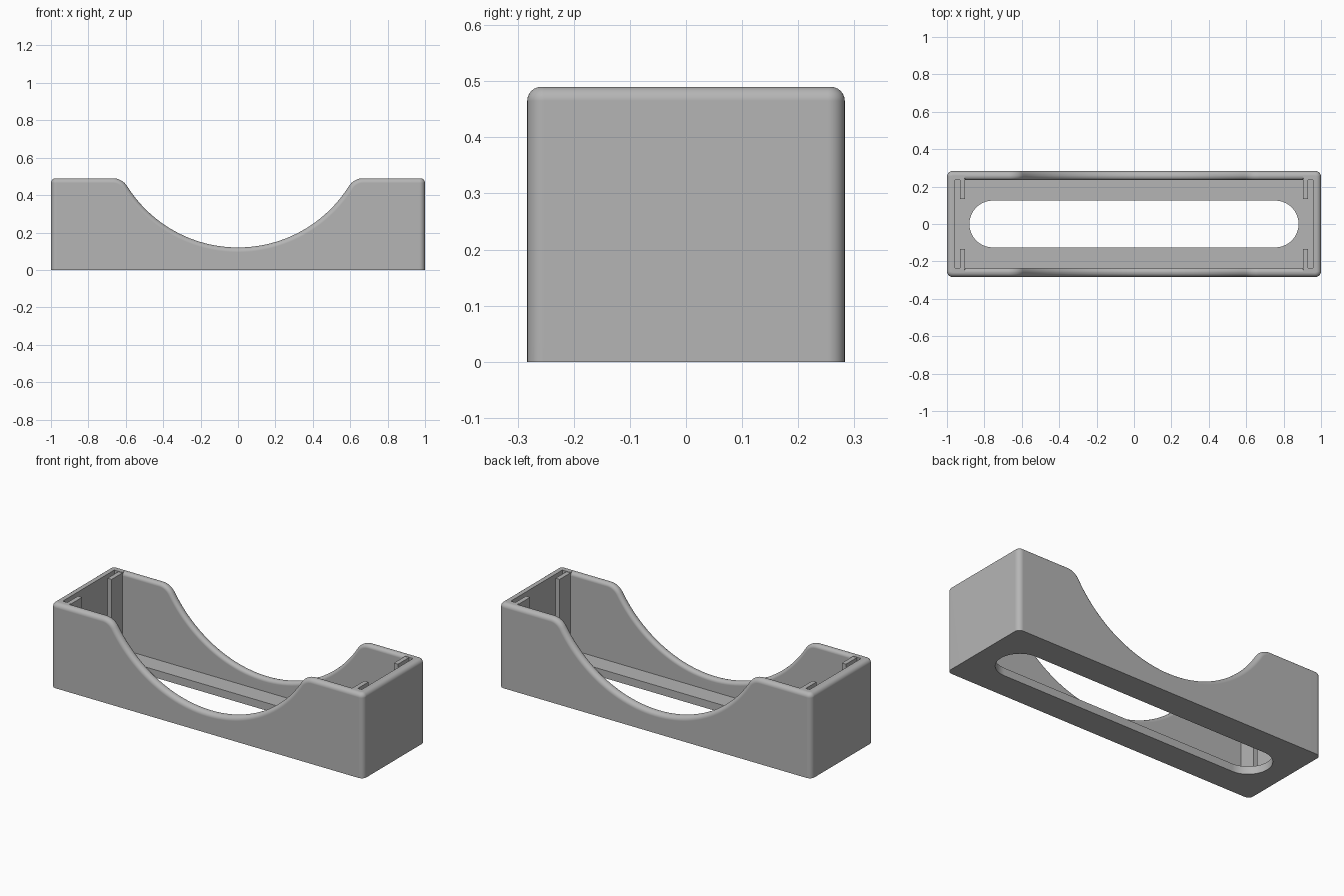
import bpy
import bmesh
from math import sin, cos, pi, asin, sqrt

if "Cube" in bpy.data.objects:
    bpy.data.objects.remove(bpy.data.objects["Cube"], do_unlink=True)

# Main dimensions
HX, HY, H = 1.0, 0.283, 0.49        # outer half length, half width, height
IX, IY, FLOOR = 0.957, 0.235, 0.045  # cavity half sizes and floor height
CORNER, RIM, RIM_IN = 0.03, 0.025, 0.02
ARC_R, ARC_Z, BLEND = 0.7, 0.82, 0.09  # scooped side profile
LIP_IN, LIP_OUT, LIP_Y = 0.904, 0.93, 0.135
SLOT_X, SLOT_R = 0.88, 0.125

plastic = bpy.data.materials.new("light_grey_plastic")
plastic.use_nodes = True
grey = (0.46, 0.46, 0.46, 1)
plastic.diffuse_color = grey
plastic.node_tree.nodes["Principled BSDF"].inputs["Base Color"].default_value = grey


def finish(bm, name):
    bmesh.ops.recalc_face_normals(bm, faces=bm.faces[:])
    mesh = bpy.data.meshes.new(name)
    bm.to_mesh(mesh)
    bm.free()
    obj = bpy.data.objects.new(name, mesh)
    obj.data.materials.append(plastic)
    bpy.context.collection.objects.link(obj)
    return obj


def quarter_stations():
    """Rim stations of one quarter: point, inward direction, profile normal, inner radius."""
    side = (0, -1)
    out = []
    blend_z = H - BLEND
    blend_x = sqrt((ARC_R + BLEND) ** 2 - (ARC_Z - blend_z) ** 2)
    end = asin(blend_x / (ARC_R + BLEND))
    for i in range(25):                       # scooped arc
        a = end * i / 24
        out.append(((ARC_R * sin(a), HY, ARC_Z - ARC_R * cos(a)), side, (-sin(a), cos(a)), RIM_IN))
    for i in range(1, 9):                     # convex blend to the flat top
        a = end * (1 - i / 8)
        out.append(((blend_x - BLEND * sin(a), HY, blend_z + BLEND * cos(a)),
                    side, (-sin(a), cos(a)), RIM_IN))
    up = (0, 1)
    out.append(((LIP_IN, HY, H), side, up, RIM_IN))
    out.append(((LIP_IN + 0.002, HY, H), side, up, 0))
    for i in range(9):                        # rounded vertical corner
        a = pi / 2 * (1 - i / 8)
        out.append(((HX - CORNER + CORNER * cos(a), HY - CORNER + CORNER * sin(a), H),
                    (-cos(a), -sin(a)), up, 0))
    out.append(((HX, 0, H), (-1, 0), up, 0))
    return out


def section(station):
    """Wall cross-section from the outer base over the rim to the cavity floor."""
    (x, y, z), (dx, dy), (nx, nz), r_in = station
    ix, iy = min(x, IX), min(y, IY)
    pts = [(x, y, 0)]
    steps = 6
    for i in range(steps + 1):
        a = pi / 2 * i / steps
        t, d = RIM * (1 - cos(a)), RIM * (1 - sin(a))
        pts.append((x + dx * t - nx * d, y + dy * t, z - nz * d))
    for i in range(steps, -1, -1):
        a = pi / 2 * i / steps
        t, d = r_in * (1 - cos(a)), r_in * (1 - sin(a))
        pts.append((ix - dx * t - nx * d, iy - dy * t, z - nz * d))
    pts.append((ix, iy, FLOOR))
    return pts


# Walls: sweep the section round the tray, mirroring one quarter
bm = bmesh.new()
quarter = [section(s) for s in quarter_stations()]
rows = []
for sx, sy in ((1, 1), (1, -1), (-1, -1), (-1, 1)):
    part = quarter if sx * sy > 0 else quarter[::-1]
    rows += [[bm.verts.new((x * sx, y * sy, z)) for x, y, z in row] for row in part]
for a, b in zip(rows, rows[1:] + rows[:1]):
    for i in range(len(a) - 1):
        bm.faces.new((a[i], a[i + 1], b[i + 1], b[i]))
bmesh.ops.remove_doubles(bm, verts=bm.verts[:], dist=1e-5)
bmesh.ops.dissolve_degenerate(bm, edges=bm.edges[:], dist=1e-5)

# Floor with a round-ended slot
rims = [e for e in bm.edges if e.is_boundary]
slot = []
for k in range(2):
    for i in range(33):
        a = -pi / 2 + pi * i / 32 + pi * k
        cx = (SLOT_X - SLOT_R) * (1 - 2 * k)
        slot.append((cx + SLOT_R * cos(a), SLOT_R * sin(a)))
loops = []
for z in (0, FLOOR):
    vs = [bm.verts.new((x, y, z)) for x, y in slot]
    edges = [bm.edges.new((a, b)) for a, b in zip(vs, vs[1:] + vs[:1])]
    level = [e for e in rims if all(abs(v.co.z - z) < 1e-4 for v in e.verts)]
    bmesh.ops.triangle_fill(bm, use_beauty=True, edges=edges + level)
    loops.append(vs)
low, high = loops
for i in range(len(low)):
    j = (i + 1) % len(low)
    bm.faces.new((low[i], low[j], high[j], high[i]))
tray = finish(bm, "tray_body")
bpy.ops.object.select_all(action="DESELECT")
tray.select_set(True)
bpy.context.view_layer.objects.active = tray
bpy.ops.object.shade_smooth_by_angle(angle=0.6)
weighted = tray.modifiers.new("even_shading", "WEIGHTED_NORMAL")
weighted.keep_sharp = True

# Retaining lips that form a narrow channel at each end
for sx, end_name in ((1, "left"), (-1, "right")):
    for sy, side_name in ((-1, "front"), (1, "back")):
        bm = bmesh.new()
        bmesh.ops.create_cube(bm, size=1)
        lo = (LIP_IN, LIP_Y, FLOOR - 0.01)
        hi = (LIP_OUT, IY + 0.005, H - 0.002)
        for v in bm.verts:
            x, y, z = (l if c < 0 else h for c, l, h in zip(v.co, lo, hi))
            v.co = (x * sx, y * sy, z)
        finish(bm, f"{end_name}_{side_name}_lip")
